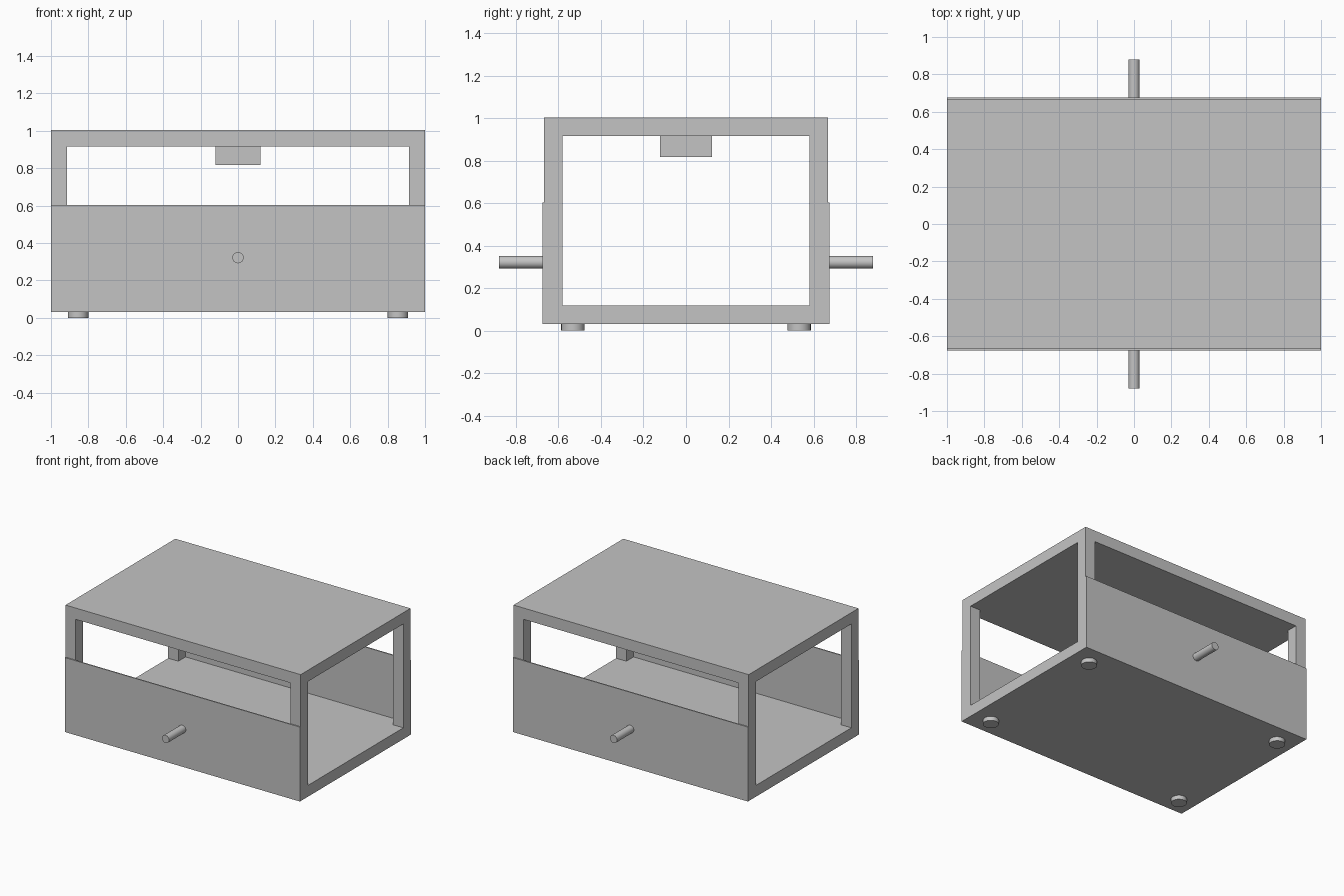
import bpy
import math

cube = bpy.data.objects.get("Cube")
if cube:
    bpy.data.objects.remove(cube, do_unlink=True)

GREY = (0.55, 0.55, 0.55, 1.0)
grey = bpy.data.materials.new("plain grey")
grey.use_nodes = True
grey.diffuse_color = GREY
grey.node_tree.nodes["Principled BSDF"].inputs["Base Color"].default_value = GREY


def box(name, low, high):
    """Box between two opposite corners."""
    centre = [(a + b) / 2 for a, b in zip(low, high)]
    bpy.ops.mesh.primitive_cube_add(size=1, location=centre)
    obj = bpy.context.object
    obj.name = name
    obj.scale = [b - a for a, b in zip(low, high)]
    bpy.ops.object.transform_apply(location=False, rotation=False, scale=True)
    obj.data.materials.append(grey)
    return obj


def rod(name, radius, length, centre, tilt=0.0):
    """Smooth round rod, upright unless tilted about x."""
    bpy.ops.mesh.primitive_cylinder_add(vertices=48, radius=radius, depth=length,
                                        location=centre, rotation=(tilt, 0, 0))
    obj = bpy.context.object
    obj.name = name
    bpy.ops.object.shade_smooth_by_angle(angle=math.radians(30))
    obj.data.materials.append(grey)
    return obj


# Main dimensions
W, D = 1.0, 0.667            # half width and half depth of the frame
POST = 0.087                 # thickness of posts and slabs
BASE, TOP = 0.032, 1.004     # underside and top of the body
PANEL_Y, PANEL_TOP = 0.676, 0.604

# Floor and roof slabs
box("floor_slab", (-W, -D, BASE), (W, D, BASE + POST))
box("roof_slab", (-W, -D, TOP - POST), (W, D, TOP))

# Small block hanging under the roof
box("ceiling_block", (-0.12, -0.123, 0.817), (0.12, 0.123, TOP - POST))

for sy, end in ((-1, "front"), (1, "back")):
    # Thin panel closing the lower half, with a round handle
    ys = sorted((sy * D, sy * PANEL_Y))
    box(end + "_panel", (-W, ys[0], BASE), (W, ys[1], PANEL_TOP))
    rod(end + "_handle", 0.03, 0.204, (0, sy * (PANEL_Y + 0.102), 0.322), math.pi / 2)

    for sx, side in ((-1, "right"), (1, "left")):
        # Corner post and the foot below it
        xs = sorted((sx * W, sx * (W - POST)))
        yp = sorted((sy * D, sy * (D - POST)))
        box(f"{end}_{side}_post", (xs[0], yp[0], BASE + POST), (xs[1], yp[1], TOP - POST))
        rod(f"{end}_{side}_foot", 0.055, BASE, (sx * 0.855, sy * 0.532, BASE / 2))
